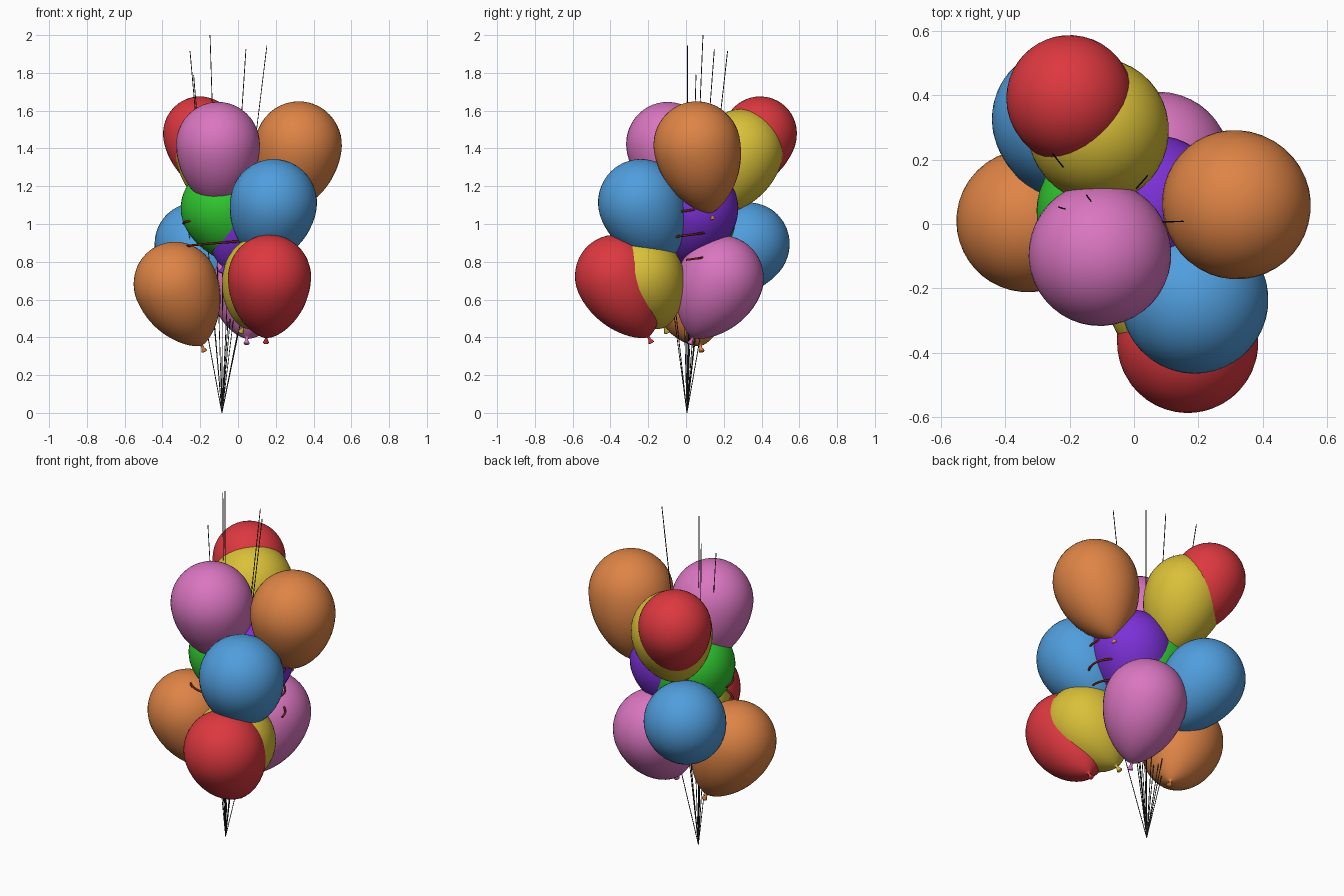
import bpy, bmesh, math
from mathutils import Vector

if "Cube" in bpy.data.objects:
    bpy.data.objects.remove(bpy.data.objects["Cube"])

COLORS = {
    "red": (0.72, 0.04, 0.05), "orange": (0.73, 0.23, 0.06), "yellow": (0.70, 0.53, 0.04),
    "green": (0.03, 0.58, 0.03), "blue": (0.08, 0.34, 0.72), "purple": (0.20, 0.03, 0.68),
    "pink": (0.70, 0.18, 0.53), "string": (0.03, 0.03, 0.03), "ribbon": (0.16, 0.02, 0.01),
}
MATS = {}
for key, rgb in COLORS.items():
    MATS[key] = bpy.data.materials.new(key)
    MATS[key].diffuse_color = (*rgb, 1)


def balloon_profile(r, length):
    """(radius, height) from crown to the flared knot, widest at height 0."""
    body = length - 0.035
    pts = []
    for i in range(1, 13):                       # round crown
        a = math.pi / 2 * i / 12
        pts.append((r * math.sin(a), r * 1.02 * math.cos(a)))
    for i in range(1, 17):                       # tapering lower half
        a = math.pi / 2 * i / 17
        pts.append((r * math.cos(a) ** 1.4, -body * math.sin(a)))
    pts += [(0.007, -body - 0.004), (0.007, -body - 0.012),   # neck and lip
            (0.016, -length + 0.004), (0.014, -length)]
    return pts


def balloon(name, color, center, knot, r=0.222, length=None, seg=40):
    center, knot = Vector(center), Vector(knot)
    axis = center - knot
    length = length or axis.length
    bm = bmesh.new()
    rings = []
    for rad, z in balloon_profile(r, length):
        rings.append([bm.verts.new((rad * math.cos(2 * math.pi * k / seg),
                                    rad * math.sin(2 * math.pi * k / seg), z)) for k in range(seg)])
    crown = bm.verts.new((0, 0, r * 1.02))
    for k in range(seg):
        n = (k + 1) % seg
        bm.faces.new((crown, rings[0][k], rings[0][n]))
        for a, b in zip(rings, rings[1:]):
            bm.faces.new((a[k], b[k], b[n], a[n]))
    bm.faces.new(rings[-1][::-1])
    for f in bm.faces:
        f.smooth = True
    me = bpy.data.meshes.new(name)
    bm.to_mesh(me)
    bm.free()
    me.materials.append(MATS[color])
    ob = bpy.data.objects.new(name, me)
    ob.location = center
    ob.rotation_mode = 'QUATERNION'
    ob.rotation_quaternion = axis.to_track_quat('Z', 'Y')
    bpy.context.collection.objects.link(ob)


def cord(name, color, points, radius):
    cu = bpy.data.curves.new(name, 'CURVE')
    cu.dimensions = '3D'
    cu.bevel_depth = radius
    cu.bevel_resolution = 1
    cu.use_fill_caps = True
    sp = cu.splines.new('POLY')
    sp.points.add(len(points) - 1)
    for p, co in zip(sp.points, points):
        p.co = (*co, 1)
    cu.materials.append(MATS[color])
    bpy.context.collection.objects.link(bpy.data.objects.new(name, cu))


# top tier
balloon("top_red_balloon", "red", (-0.20, 0.39, 1.475), (-0.12, 0.25, 1.13), 0.197, 0.37)
balloon("top_yellow_balloon", "yellow", (-0.112, 0.295, 1.385), (-0.08, 0.17, 1.02), 0.22, 0.38)
balloon("top_pink_balloon", "pink", (-0.106, -0.095, 1.42), (-0.095, 0.0, 1.04), 0.222, 0.39)
balloon("top_orange_balloon", "orange", (0.32, 0.058, 1.415), (0.25, 0.14, 1.025), 0.23)
# middle tier
balloon("middle_blue_balloon", "blue", (0.188, -0.235, 1.11), (0.12, -0.08, 0.76), 0.23, 0.38)
balloon("middle_green_balloon", "green", (-0.08, 0.04, 1.08), (0.12, 0.12, 0.76), 0.222, 0.38)
balloon("middle_purple_balloon", "purple", (0.06, 0.055, 1.08), (-0.10, -0.04, 0.72), 0.222, 0.38)
balloon("back_blue_balloon", "blue", (-0.22, 0.325, 0.89), (-0.12, 0.08, 0.61), 0.222, 0.38)
# bottom tier
balloon("bottom_yellow_balloon", "yellow", (0.143, -0.235, 0.72), (0.015, -0.10, 0.425), 0.222)
balloon("bottom_red_balloon", "red", (0.167, -0.367, 0.72), (0.148, -0.182, 0.37), 0.22)
balloon("bottom_orange_balloon", "orange", (-0.33, 0.01, 0.68), (-0.178, 0.083, 0.325), 0.222)
balloon("bottom_pink_balloon", "pink", (0.075, 0.185, 0.71), (0.045, 0.02, 0.365), 0.226)

# straight strings fanning out from the gathering point
HAND = (-0.085, 0.005, 0)
ENDS = [(-0.254, 0.22, 1.915), (-0.148, 0.09, 2.0), (0.042, 0.15, 1.925), (0.153, 0.008, 1.945),
        (-0.235, 0.053, 1.79), (-0.26, 0.10, 0.95), (0.11, -0.12, 0.95), (0.10, 0.10, 0.95),
        (-0.17, 0.18, 1.0), (-0.04, -0.10, 0.95), (0.02, 0.03, 1.2), (-0.08, -0.03, 1.3)]
for i, end in enumerate(ENDS):
    cord(f"string_{i + 1}", "string", [HAND, end], 0.0022)

# coiled ribbon weaving through the middle of the bunch
coil = []
for i in range(97):
    a = 2 * math.pi * i / 40
    coil.append((0.29 * math.cos(a), 0.16 * math.sin(a), 0.81 + 0.13 * i / 40))
cord("coiled_ribbon", "ribbon", coil, 0.006)

for m in bpy.data.materials:
    if m.users and not m.is_grease_pencil:
        m.use_nodes = True
        m.node_tree.nodes["Principled BSDF"].inputs["Base Color"].default_value = m.diffuse_color
